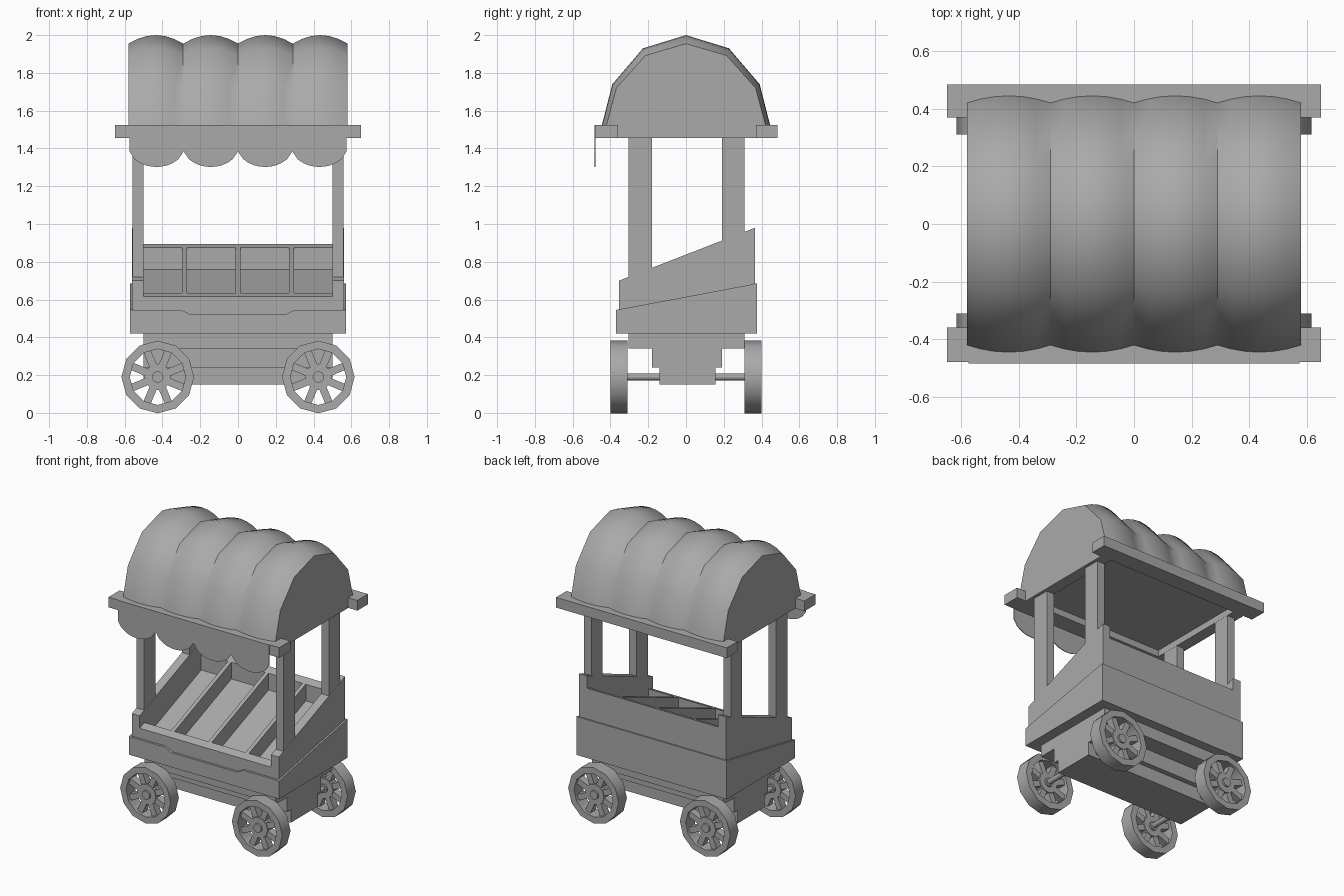
import bpy, bmesh, math
from mathutils import Matrix, Vector

old = bpy.data.objects.get("Cube")
if old:
    bpy.data.objects.remove(old, do_unlink=True)

grey = bpy.data.materials.new("plain_grey")
grey.use_nodes = True
grey.diffuse_color = (0.4, 0.4, 0.4, 1)
grey.node_tree.nodes["Principled BSDF"].inputs["Base Color"].default_value = (0.4, 0.4, 0.4, 1)


def finish(name, bm, smooth=False):
    bmesh.ops.recalc_face_normals(bm, faces=bm.faces)
    mesh = bpy.data.meshes.new(name)
    bm.to_mesh(mesh)
    bm.free()
    mesh.materials.append(grey)
    obj = bpy.data.objects.new(name, mesh)
    bpy.context.collection.objects.link(obj)
    if smooth:
        bpy.ops.object.select_all(action='DESELECT')
        obj.select_set(True)
        bpy.context.view_layer.objects.active = obj
        bpy.ops.object.shade_smooth_by_angle(angle=math.radians(40))
    return obj


def add_box(bm, x, y, z, turn=Matrix()):
    ranges = (x, y, z)
    mid = Vector([(a + b) / 2 for a, b in ranges])
    size = [b - a for a, b in ranges]
    bmesh.ops.create_cube(bm, size=1, matrix=turn @ Matrix.Translation(mid) @ Matrix.Diagonal((*size, 1)))


def box(name, x, y, z):
    bm = bmesh.new()
    add_box(bm, x, y, z)
    return finish(name, bm)


def prism(name, points, axis, a, b):
    """Extrude an outline: (y, z) points along x, or (x, z) points along y."""
    bm = bmesh.new()
    place = (lambda p, d: (d, *p)) if axis == 'x' else (lambda p, d: (p[0], d, p[1]))
    face = bm.faces.new([bm.verts.new(place(p, a)) for p in points])
    out = bmesh.ops.extrude_face_region(bm, geom=[face])
    shift = Vector((b - a, 0, 0)) if axis == 'x' else Vector((0, b - a, 0))
    bmesh.ops.translate(bm, vec=shift, verts=[v for v in out["geom"] if isinstance(v, bmesh.types.BMVert)])
    return finish(name, bm)


# Stepped chassis
box("chassis_bottom", (-0.5, 0.5), (-0.14, 0.155), (0.15, 0.24))
box("chassis_middle", (-0.5, 0.5), (-0.18, 0.19), (0.24, 0.34))
box("chassis_top", (-0.5, 0.5), (-0.305, 0.31), (0.34, 0.42))

# Cart body: sloped tray floor, rims and dividers
FRONT, BACK, BASE = -0.355, 0.365, 0.42


def rake(y, height):
    return height + (y - FRONT) * 0.389


def raked(name, y0, y1, height, x0, x1):
    points = [(y0, BASE), (y1, BASE), (y1, rake(y1, height)), (y0, rake(y0, height))]
    return prism(name, points, 'x', x0, x1)


raked("tray_floor", FRONT, BACK, 0.5, -0.5, 0.5)
raked("tray_front_rim", FRONT, -0.304, 0.615, -0.5, 0.5)
raked("tray_back_rim", 0.314, BACK, 0.615, -0.5, 0.5)
for x in (-0.283, 0, 0.283):
    raked("tray_divider", FRONT, BACK, 0.615, x - 0.013, x + 0.013)

# Sides, trim boards and roof posts
for name, s in (("right", -1), ("left", 1)):
    raked(name + "_side_panel", FRONT, BACK, 0.70, *sorted((s * 0.5, s * 0.56)))
    trim = [(-0.37, BASE), (0.375, BASE), (0.375, 0.685), (-0.37, 0.545)]
    prism(name + "_side_trim", trim, 'x', *sorted((s * 0.555, s * 0.572)))
    for part, y in (("front", (-0.305, -0.18)), ("back", (0.19, 0.31))):
        box(f"{name}_{part}_post", sorted((s * 0.501, s * 0.559)), y, (0.5, 1.47))
    box(name + "_roof_beam", sorted((s * 0.5, s * 0.58)), (-0.36, 0.37), (1.455, 1.525))
box("back_trim", (-0.57, 0.57), (0.36, 0.375), (BASE, 0.684))
notch = [(-0.57, BASE), (0.57, BASE), (0.57, 0.545), (0.3, 0.545), (0.25, 0.52),
         (-0.25, 0.52), (-0.3, 0.545), (-0.57, 0.545)]
prism("front_trim", notch, 'y', -0.37, -0.35)

# Roof frame
box("front_roof_beam", (-0.65, 0.65), (-0.48, -0.36), (1.455, 1.525))
box("back_roof_beam", (-0.65, 0.65), (0.37, 0.485), (1.455, 1.525))
box("ceiling", (-0.56, 0.56), (-0.4, 0.4), (1.5, 1.522))

# Scalloped canopy: one arch, puffed out between its ribs
arch = [(-0.445, 0), (-0.39, 0.215), (-0.228, 0.405), (0, 0.475), (0.228, 0.405), (0.39, 0.215), (0.445, 0)]
BAYS, STEPS, HALF = 4, 6, 0.58
bm = bmesh.new()
rows = []
for i in range(BAYS * STEPS + 1):
    t = (i % STEPS) / STEPS * 2 - 1
    puff = 1 - t * t
    x = -HALF + 2 * HALF * i / (BAYS * STEPS)
    rows.append([bm.verts.new((x, y * (0.945 + 0.055 * puff), 1.525 + z * (0.905 + 0.095 * puff)))
                 for y, z in arch])
for a, b in zip(rows, rows[1:]):
    for j in range(len(arch)):
        k = (j + 1) % len(arch)
        bm.faces.new((a[j], b[j], b[k], a[k]))
bm.faces.new(rows[0])
bm.faces.new(rows[-1])
finish("canopy", bm, smooth=True)

# Hanging scalloped valance
valance = [(-0.575, 1.525)]
for i in range(BAYS * 10 + 1):
    t = (i % 10) / 5 - 1
    valance.append((-0.575 + 1.15 * i / (BAYS * 10), 1.385 - 0.083 * math.sqrt(1 - 0.999 * t * t) ** 1.3))
valance.append((0.575, 1.525))
prism("valance", valance, 'y', -0.485, -0.48)


# Spoked wheels and axles
def add_cylinder(bm, radius, depth, sides, y=0):
    turn = Matrix.Translation((0, y, 0)) @ Matrix.Rotation(math.pi / 2, 4, 'X')
    bmesh.ops.create_cone(bm, cap_ends=True, segments=sides, radius1=radius, radius2=radius,
                          depth=depth, matrix=turn)


def wheel(name, x, y):
    bm = bmesh.new()
    section = [(0.192, -0.045), (0.192, 0.045), (0.148, 0.045), (0.148, -0.045)]
    rings = []
    for i in range(12):
        a = 2 * math.pi * i / 12
        rings.append([bm.verts.new((r * math.cos(a), d, r * math.sin(a))) for r, d in section])
    for i in range(12):
        a, b = rings[i], rings[(i + 1) % 12]
        for j in range(4):
            k = (j + 1) % 4
            bm.faces.new((a[j], b[j], b[k], a[k]))
    for i in range(8):
        turn = Matrix.Rotation(math.pi * (i + 0.5) / 4, 4, 'Y')
        add_box(bm, (0.03, 0.155), (-0.025, 0.025), (-0.02, 0.02), turn)
    add_cylinder(bm, 0.07, 0.06, 12)
    add_cylinder(bm, 0.03, 0.085, 12)
    obj = finish(name, bm, smooth=True)
    obj.location = (x, y, 0.19)


for end, x in (("right", -0.425), ("left", 0.425)):
    wheel(f"front_{end}_wheel", x, -0.355)
    wheel(f"back_{end}_wheel", x, 0.355)
    bm = bmesh.new()
    add_cylinder(bm, 0.018, 0.75, 12)
    finish(end + "_axle", bm, smooth=True).location = (x, 0, 0.19)
